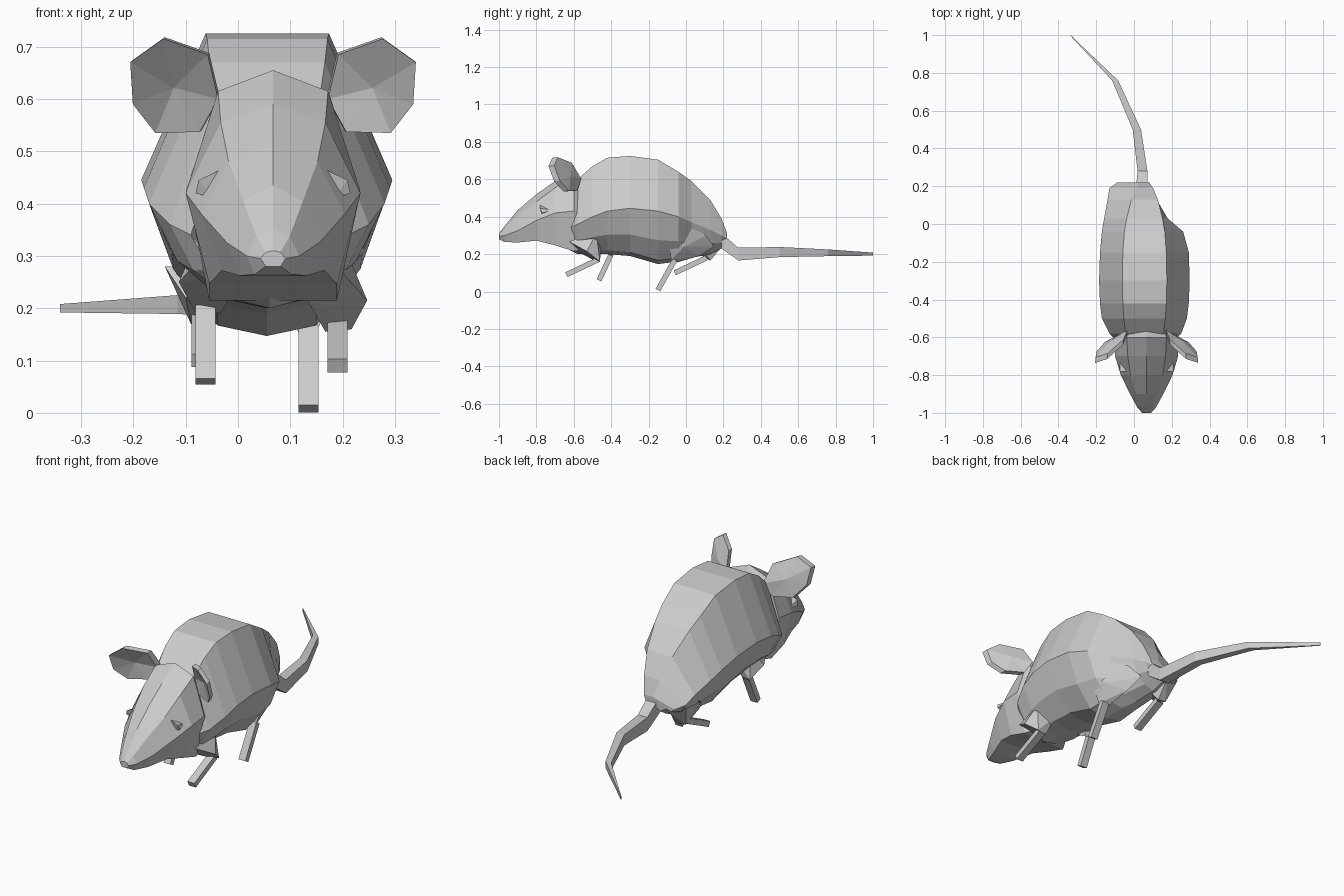
import bpy
import bmesh
from mathutils import Vector

default_cube = bpy.data.objects.get("Cube")
if default_cube:
    bpy.data.objects.remove(default_cube, do_unlink=True)

# One plain fur colour for the whole animal
fur = bpy.data.materials.new("grey_fur")
fur.use_nodes = True
fur_colour = (0.6, 0.6, 0.6, 1)
fur.diffuse_color = fur_colour
fur.node_tree.nodes["Principled BSDF"].inputs["Base Color"].default_value = fur_colour

HEAD_X = 0.067
SPINE_X = 0.056


def finish(name, bm):
    """Turn a bmesh into a flat shaded object."""
    mesh = bpy.data.meshes.new(name)
    bm.to_mesh(mesh)
    bm.free()
    mesh.materials.append(fur)
    obj = bpy.data.objects.new(name, mesh)
    bpy.context.collection.objects.link(obj)
    return obj


def loft(name, rings, hidden):
    """Skin closed rings; ends listed as hidden sit inside a neighbour and stay open."""
    bm = bmesh.new()
    loops = [[bm.verts.new(point) for point in ring] for ring in rings]
    for a, b in zip(loops, loops[1:]):
        for i in range(len(a)):
            j = (i + 1) % len(a)
            bm.faces.new((a[i], a[j], b[j], b[i]))
    caps = {"start": bm.faces.new(loops[0]), "end": bm.faces.new(loops[-1])}
    bmesh.ops.recalc_face_normals(bm, faces=bm.faces)
    bmesh.ops.delete(bm, geom=[caps[hidden]], context="FACES_ONLY")
    return finish(name, bm)


def hull(name, points, inward):
    """Wrap a faceted shape round points, open on the side buried in the body."""
    bm = bmesh.new()
    for point in points:
        bm.verts.new(point)
    bmesh.ops.convex_hull(bm, input=bm.verts)
    bmesh.ops.recalc_face_normals(bm, faces=bm.faces)
    direction = Vector(inward).normalized()
    buried = [f for f in bm.faces if f.normal.dot(direction) > 0.5]
    bmesh.ops.delete(bm, geom=buried, context="FACES")
    loose = [v for v in bm.verts if not v.link_faces]
    bmesh.ops.delete(bm, geom=loose, context="VERTS")
    return finish(name, bm)


def symmetric_ring(y, centre, half):
    """Mirror a half outline of (offset, height); it starts at the top."""
    right = [(centre + x, y, z) for x, z in half]
    left = [(centre - x, y, z) for x, z in reversed(half) if x > 0]
    return right + left


# Body: flat back over the spine, sloping flanks, side crease, keeled belly;
# the rump swings to the right, so the flank centre drifts off the spine
def body_ring(y, centre, half, back, top, crease, belly):
    lower = crease * 0.45 + belly * 0.55
    flank = symmetric_ring(y, centre, [
        (half, crease), (half * 0.76, lower), (half * 0.4, belly + 0.02), (0, belly)])
    return [(SPINE_X + back, y, top)] + flank + [(SPINE_X - back, y, top)]


body_rows = [
    (-0.62, 0.06, 0.15, 0.08, 0.55, 0.34, 0.22),
    (-0.58, 0.06, 0.19, 0.1, 0.6, 0.36, 0.2),
    (-0.5, 0.055, 0.225, 0.11, 0.67, 0.4, 0.2),
    (-0.42, 0.055, 0.235, 0.115, 0.715, 0.43, 0.2),
    (-0.3, 0.055, 0.24, 0.118, 0.725, 0.445, 0.19),
    (-0.15, 0.055, 0.235, 0.115, 0.705, 0.43, 0.147),
    (-0.04, 0.045, 0.215, 0.107, 0.64, 0.4, 0.16),
    (0.03, 0.01, 0.168, 0.095, 0.59, 0.37, 0.18),
    (0.13, -0.01, 0.13, 0.07, 0.49, 0.33, 0.2),
    (0.19, -0.02, 0.11, 0.045, 0.39, 0.3, 0.23),
    (0.22, -0.01, 0.08, 0.025, 0.31, 0.28, 0.25),
]
loft("body", [body_ring(*row) for row in body_rows], "start")


# Head: tapering from the neck to the nose
def head_ring(y, half, top, brow, brow_z, cheek_z, jaw, chin):
    return symmetric_ring(y, HEAD_X, [
        (0, top), (brow, brow_z), (half, cheek_z), (jaw, chin)])


head_rows = [
    (-1, 0.024, 0.31, 0.014, 0.307, 0.295, 0.014, 0.28),
    (-0.97, 0.05, 0.35, 0.032, 0.338, 0.3, 0.035, 0.265),
    (-0.9, 0.088, 0.435, 0.057, 0.405, 0.325, 0.063, 0.262),
    (-0.8, 0.137, 0.52, 0.085, 0.48, 0.38, 0.098, 0.272),
    (-0.7, 0.167, 0.59, 0.1, 0.555, 0.42, 0.122, 0.247),
    (-0.6, 0.165, 0.655, 0.105, 0.615, 0.43, 0.122, 0.215),
    (-0.56, 0.15, 0.6, 0.09, 0.56, 0.4, 0.1, 0.22),
]
loft("head", [head_ring(*row) for row in head_rows], "end")

# Ear outline on the left side: offset from head centre, depth, height
ear_outline = [
    (0.14, -0.61, 0.537), (0.105, -0.59, 0.6), (0.125, -0.64, 0.685),
    (0.21, -0.715, 0.715), (0.273, -0.735, 0.67), (0.268, -0.705, 0.59),
    (0.225, -0.655, 0.535)]


def make_ear(name, side):
    """Cupped front, rim and a flatter back."""
    bm = bmesh.new()
    points = [Vector((HEAD_X + side * x, y, z)) for x, y, z in ear_outline]
    middle = sum(points, Vector()) / len(points)
    push = Vector((-0.1 * side, 1, 0.1)).normalized()
    front = [bm.verts.new(p) for p in points]
    back = [bm.verts.new(p + push * 0.03) for p in points]
    cup = bm.verts.new(middle + push * 0.022)
    bulge = bm.verts.new(middle + push * 0.05)
    for i in range(len(points)):
        j = (i + 1) % len(points)
        bm.faces.new((front[i], front[j], cup))
        bm.faces.new((back[j], back[i], bulge))
        bm.faces.new((front[i], back[i], back[j], front[j]))
    bmesh.ops.recalc_face_normals(bm, faces=bm.faces)
    finish(name, bm)


# Ears and small wedge shaped eyes
eye_points = [(0.1, -0.78, 0.465), (0.142, -0.78, 0.445), (0.148, -0.77, 0.42),
              (0.115, -0.77, 0.41), (0.14, -0.72, 0.435)]
for label, side in (("left", 1), ("right", -1)):
    make_ear(label + "_ear", side)
    hull(label + "_eye", [(HEAD_X + side * x, y, z) for x, y, z in eye_points],
         (-side, 1, 0))

# Tail: square section swept to a point, curling to the right
tail_rows = [
    (0.04, 0.19, 0.27, 0.03, 0.04), (0.045, 0.28, 0.2, 0.026, 0.034),
    (0.015, 0.5, 0.211, 0.022, 0.027), (-0.1, 0.76, 0.207, 0.016, 0.018),
    (-0.338, 1, 0.2, 0.002, 0.008)]
corners = ((1, 1), (-1, 1), (-1, -1), (1, -1))
loft("tail", [[(x + a * w, y, z + b * h) for a, b in corners]
              for x, y, z, w, h in tail_rows], "start")


# Shanks: thin square bars tilted forward
def make_shank(name, start, end):
    start, end = Vector(start), Vector(end)
    across = Vector((1, 0, 0))
    up = (end - start).cross(across).normalized()
    loft(name, [[p + across * a * 0.019 + up * b * 0.014 for a, b in corners]
                for p in (start, end)], "start")


make_shank("left_front_leg", (0.19, -0.47, 0.17), (0.19, -0.64, 0.09))
make_shank("right_front_leg", (-0.062, -0.4, 0.2), (-0.062, -0.465, 0.06))
make_shank("left_hind_leg", (0.135, -0.06, 0.17), (0.135, -0.15, 0.008))
make_shank("right_hind_leg", (-0.07, 0.11, 0.18), (-0.07, -0.06, 0.1))

# Shoulders: angular muscles narrowing down to the front legs
shoulder_points = [
    (0.13, -0.63, 0.27), (0.14, -0.48, 0.31), (0.18, -0.53, 0.215),
    (0.15, -0.46, 0.16), (0.1, -0.47, 0.155), (0.06, -0.6, 0.225),
    (0.04, -0.45, 0.28)]
hull("left_shoulder", [(HEAD_X + x, y, z) for x, y, z in shoulder_points], (-1, 0, 1))
hull("right_shoulder",
     [(HEAD_X - x, y + 0.07, z + 0.035) for x, y, z in shoulder_points], (1, 0, 1))

# Thighs: the left one steps forward, the right one trails
hull("left_thigh", [
    (0.21, -0.09, 0.3), (0.165, 0.03, 0.34), (0.125, 0.11, 0.3),
    (0.175, -0.01, 0.24), (0.155, -0.08, 0.165), (0.115, -0.05, 0.155),
    (0.08, 0.15, 0.24), (0.05, 0, 0.3), (0.1, 0.07, 0.19)], (-1, 0, 1))
hull("right_thigh", [
    (-0.14, 0.08, 0.28), (-0.125, 0.18, 0.28), (-0.09, 0.13, 0.17),
    (-0.045, 0.13, 0.165), (-0.04, 0.2, 0.25), (0.01, 0.05, 0.28),
    (-0.1, 0.03, 0.22)], (1, 0, 2))
